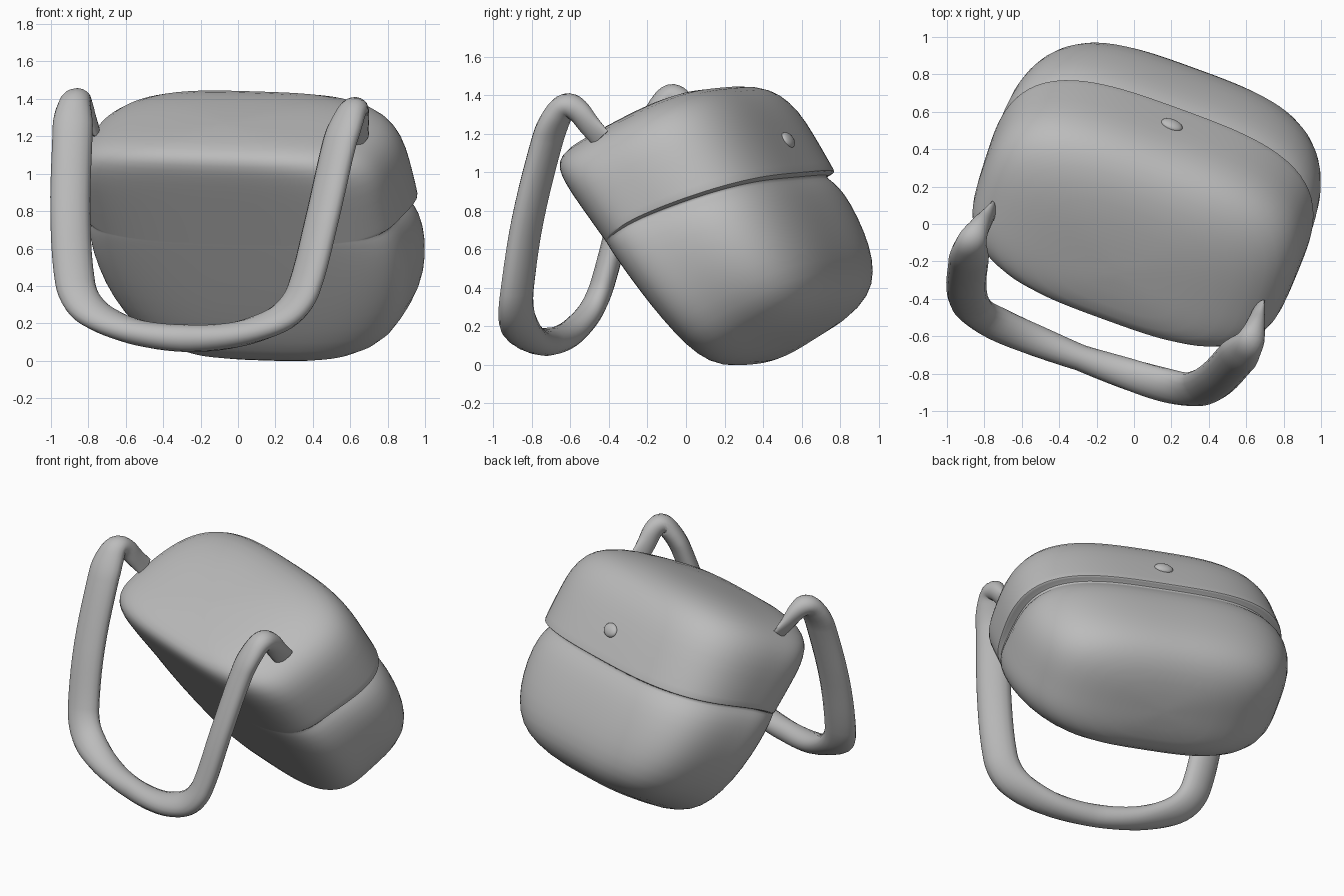
import bpy, bmesh
from math import sin, cos, pi, radians
from mathutils import Vector, Matrix

cube = bpy.data.objects.get("Cube")
if cube:
    bpy.data.objects.remove(cube)

grey = bpy.data.materials.new("plain_grey")
grey.use_nodes = True
GREY = (0.5, 0.5, 0.5, 1)
grey.diffuse_color = GREY
grey.node_tree.nodes["Principled BSDF"].inputs["Base Color"].default_value = GREY

# Leaning frame of the bag: across its width, its depth and up its walls
YAW = Matrix.Rotation(radians(-20), 3, "Z")
ACROSS = YAW @ Vector((1, 0, -0.03))
DEPTH = YAW @ Vector((0, cos(radians(31)), sin(radians(31))))
UP = YAW @ Vector((0, -sin(radians(37)), cos(radians(37))))
CENTRE = Vector((0.077, 0.148, 0.69))

HALF_WIDTH, HALF_HEIGHT, FLAT_SIDE, BULGED_SIDE = 0.895, 0.73, 0.36, 0.55
SEGMENTS = 56


def bag_ring(height, size, overhang=0):
    """Rounded oblong ring; the overhang fades out towards the flat side."""
    ring = []
    bulge = BULGED_SIDE + 0.13 * max(0, height + 0.2)
    middle = 1 - abs(height) / HALF_HEIGHT
    for i in range(SEGMENTS):
        a = 2 * pi * i / SEGMENTS
        c, s = cos(a), sin(a)
        r = size * (abs(c) ** 3.4 + abs(s) ** 3.4) ** (-1 / 3.4)
        r *= 1 + overhang * min(1, max(0, (s * r + 0.75) / 1))
        # The flat side keeps its depth for longer towards top and bottom
        v = s * r * (bulge if s > 0 else FLAT_SIDE * (2 - size))
        # The rim tilts down towards the bulged side and rises at both ends
        w = height - v * (0.16 * middle + 0.1 * max(0, height))
        w += 0.05 * middle * abs(c) ** 3
        ring.append(CENTRE + ACROSS * (c * r * HALF_WIDTH) + DEPTH * v + UP * w)
    return ring


def finish(obj):
    obj.data.materials.clear()
    obj.data.materials.append(grey)
    bpy.ops.object.select_all(action="DESELECT")
    obj.select_set(True)
    bpy.context.view_layer.objects.active = obj
    bpy.ops.object.shade_smooth_by_angle(angle=radians(50))


def loft(name, rings):
    """Skin a list of equal rings into one smooth closed object."""
    bm = bmesh.new()
    rows = [[bm.verts.new(p) for p in ring] for ring in rings]
    n = len(rows[0])
    for low, high in zip(rows, rows[1:]):
        for i in range(n):
            j = (i + 1) % n
            bm.faces.new((low[i], low[j], high[j], high[i]))
    bm.faces.new(rows[0][::-1])
    bm.faces.new(rows[-1])
    bmesh.ops.recalc_face_normals(bm, faces=bm.faces)
    mesh = bpy.data.meshes.new(name)
    bm.to_mesh(mesh)
    bm.free()
    obj = bpy.data.objects.new(name, mesh)
    bpy.context.collection.objects.link(obj)
    finish(obj)
    return obj


# Bag profile from base to top: height, size, overhang
base_rows = [(-0.73, 0.02), (-0.72, 0.38), (-0.675, 0.62), (-0.595, 0.79), (-0.46, 0.9),
             (-0.29, 0.97), (-0.1, 0.995), (0.02, 0.985, -0.015), (0.07, 0.975, -0.045)]
lid_rows = [(0.088, 0.968, -0.04), (0.092, 0.966, 0.02), (0.095, 0.966, 0.035),
            (0.11, 0.966, 0.037), (0.32, 0.968, 0.03), (0.45, 0.965, 0.02),
            (0.56, 0.925, 0.01), (0.635, 0.835), (0.69, 0.66), (0.72, 0.4), (0.73, 0.02)]
bag = loft("bag_with_lid", [bag_ring(*row) for row in base_rows + lid_rows])
rounding = bag.modifiers.new("Rounding", "SUBSURF")
rounding.levels = rounding.render_levels = 1

# Clasp button on the bulged side of the lid
bpy.context.view_layer.update()
found, spot, normal, face = bag.closest_point_on_mesh(Vector((0.21, 0.55, 1.18)))
bpy.ops.mesh.primitive_uv_sphere_add(segments=24, ring_count=12, radius=1, location=spot)
button = bpy.context.object
button.name = "clasp_button"
button.rotation_euler = normal.to_track_quat("Z", "Y").to_euler()
button.scale = (0.06, 0.045, 0.025)
finish(button)

# Carrying strap: half a path, mirrored across the bag, swept with an oval
half = [(0.755, -0.19, 1.2), (0.77, -0.25, 1.27), (0.785, -0.31, 1.345), (0.79, -0.37, 1.37),
        (0.78, -0.43, 1.31), (0.76, -0.49, 1.19), (0.715, -0.62, 0.77), (0.65, -0.705, 0.4),
        (0.58, -0.735, 0.28), (0.45, -0.755, 0.2), (0.25, -0.765, 0.14)]
path = [Vector(p) for p in half] + [Vector((0, -0.77, 0.12))]
path += [Vector((-s, p, z)) for s, p, z in reversed(half)]


def spline(pts, steps):
    """Smooth curve through the points, with tangents scaled to each span."""
    out = []
    for i in range(len(pts) - 1):
        b, c = pts[i], pts[i + 1]
        a = pts[i - 1] if i else 2 * b - c
        d = pts[i + 2] if i + 2 < len(pts) else 2 * c - b
        length = (c - b).length
        m0 = (c - a).normalized() * length
        m1 = (d - b).normalized() * length
        for k in range(steps):
            t = k / steps
            out.append(b * (2 * t**3 - 3 * t**2 + 1) + m0 * (t**3 - 2 * t**2 + t)
                       + c * (3 * t**2 - 2 * t**3) + m1 * (t**3 - t**2))
    return out + [pts[-1]]


STEPS = 5
curve = spline(path, STEPS)
last = len(curve) - 1
strap_rings = []
for i, p in enumerate(curve):
    tangent = (curve[min(i + 1, last)] - curve[max(i - 1, 0)]).normalized()
    wide = Vector((-p.x * 1.25, 0.35, 0))
    wide = (wide - tangent * wide.dot(tangent)).normalized()
    thin = tangent.cross(wide)
    # Legs are broader than the lower bar, and the tips flatten to thin tabs
    leg = min(1, abs(p.x) / 0.65)
    tab = 1 - min(1, min(i, last - i) / (STEPS * 4.5))
    rw = (0.07 + 0.037 * leg) * (1 - tab) + 0.018 * tab
    rt = 0.073 - 0.01 * leg
    ring = [p + wide * (rw * cos(a)) + thin * (rt * sin(a))
            for a in (2 * pi * k / 16 for k in range(16))]
    # The loop hangs slightly askew
    skew = 0.08 * (p.y + 0.45)
    strap_rings.append([YAW @ Vector((q.x + skew, q.y, q.z - 0.03 * q.x)) for q in ring])
loft("carrying_strap", strap_rings)
